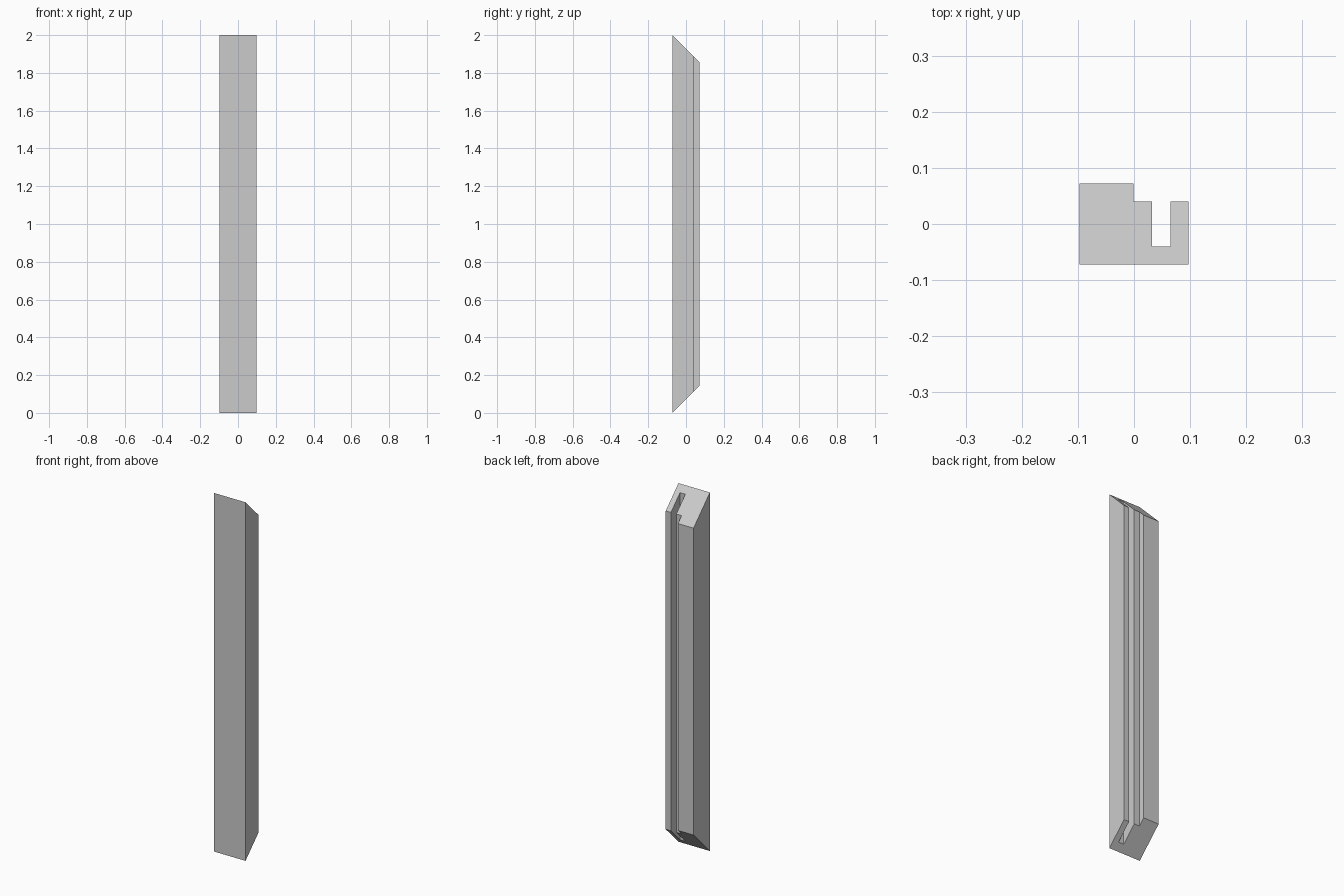
import bpy
import bmesh

default = bpy.data.objects.get("Cube")
if default:
    bpy.data.objects.remove(default, do_unlink=True)

HEIGHT = 2.0
HALF_WIDTH, HALF_DEPTH = 0.097, 0.072

grey = bpy.data.materials.new("plain_grey")
grey.use_nodes = True
colour = (0.6, 0.6, 0.6, 1.0)
grey.diffuse_color = colour
grey.node_tree.nodes["Principled BSDF"].inputs["Base Color"].default_value = colour

# Cross-section: thick bar with a stepped, grooved lip
STEP, FLOOR = 0.04, -0.04
profile = [
    (-HALF_WIDTH, -HALF_DEPTH), (HALF_WIDTH, -HALF_DEPTH),
    (HALF_WIDTH, STEP), (0.065, STEP), (0.065, FLOOR),
    (0.032, FLOOR), (0.032, STEP), (-0.001, STEP),
    (-0.001, HALF_DEPTH), (-HALF_WIDTH, HALF_DEPTH),
]

# Extrude the section, then mitre both ends at 45 degrees
bm = bmesh.new()
base = bm.faces.new([bm.verts.new((x, y, 0)) for x, y in profile])
top = bmesh.ops.extrude_face_region(bm, geom=[base], use_keep_orig=True)["geom"]
top_verts = {g for g in top if isinstance(g, bmesh.types.BMVert)}
for v in bm.verts:
    inset = v.co.y + HALF_DEPTH
    v.co.z = HEIGHT - inset if v in top_verts else inset
bmesh.ops.recalc_face_normals(bm, faces=bm.faces[:])

mesh = bpy.data.meshes.new("mitred_frame_bar")
bm.to_mesh(mesh)
bm.free()
mesh.materials.append(grey)
bar = bpy.data.objects.new("mitred_frame_bar", mesh)
bpy.context.collection.objects.link(bar)
